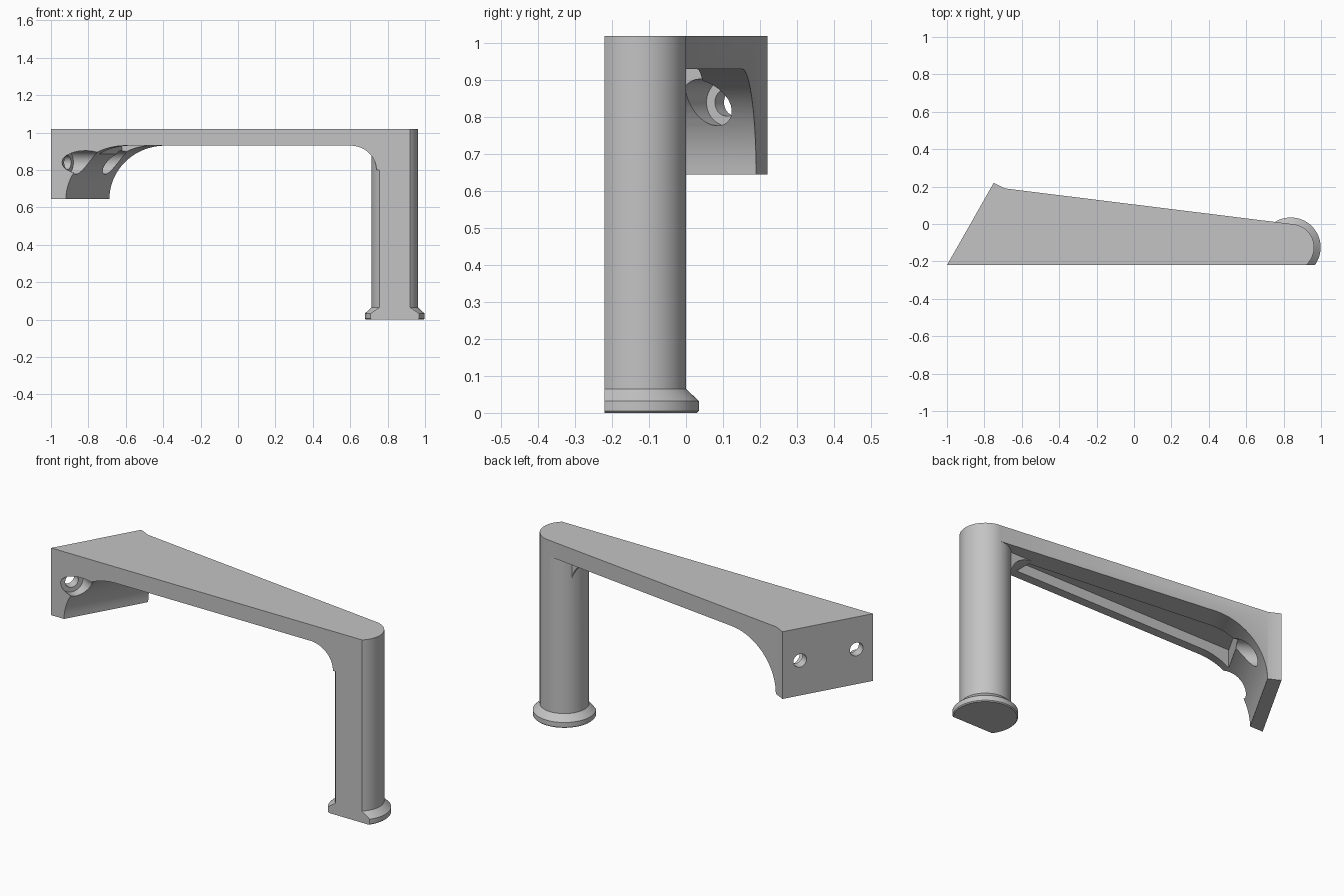
import bpy, bmesh, math
from mathutils import Vector

if "Cube" in bpy.data.objects:
    bpy.data.objects.remove(bpy.data.objects["Cube"], do_unlink=True)

FRONT, TOP, UNDER = -0.22, 1.02, 0.93
POST = Vector((0.838, -0.125, 0))
SLANT = 0.568                       # x gained per y along the wall plate

grey = bpy.data.materials.new("grey_plastic")
grey.use_nodes = True
grey.diffuse_color = (0.55, 0.55, 0.55, 1)
grey.node_tree.nodes["Principled BSDF"].inputs["Base Color"].default_value = (0.55, 0.55, 0.55, 1)


def finish(name, bm):
    bmesh.ops.recalc_face_normals(bm, faces=bm.faces)
    mesh = bpy.data.meshes.new(name)
    bm.to_mesh(mesh)
    bm.free()
    ob = bpy.data.objects.new(name, mesh)
    bpy.context.collection.objects.link(ob)
    mesh.materials.append(grey)
    return ob


def prism(name, points, sweep):
    """Extrude a closed outline of 3D points along a vector."""
    bm = bmesh.new()
    face = bm.faces.new([bm.verts.new(p) for p in points])
    out = bmesh.ops.extrude_face_region(bm, geom=[face])
    verts = [v for v in out["geom"] if isinstance(v, bmesh.types.BMVert)]
    bmesh.ops.translate(bm, verts=verts, vec=sweep)
    return finish(name, bm)


def lathe(name, profile, origin, axis=(0, 0, 1), steps=64):
    """Closed solid from (radius, height) rings along an axis."""
    turn = Vector((0, 0, 1)).rotation_difference(Vector(axis))
    bm = bmesh.new()
    rings = []
    for r, h in profile:
        angles = [2 * math.pi * i / steps for i in range(steps)]
        rings.append([bm.verts.new(Vector(origin) + turn @ Vector((r * math.cos(a), r * math.sin(a), h)))
                      for a in angles])
    for low, high in zip(rings, rings[1:]):
        for i in range(steps):
            j = (i + 1) % steps
            bm.faces.new((low[i], low[j], high[j], high[i]))
    bm.faces.new(rings[0][::-1])
    bm.faces.new(rings[-1])
    return finish(name, bm)


def combine(target, tool, operation):
    mod = target.modifiers.new("cut", "BOOLEAN")
    mod.operation, mod.solver, mod.object = operation, "EXACT", tool
    bpy.context.view_layer.objects.active = target
    bpy.ops.object.modifier_apply(modifier=mod.name)
    bpy.data.objects.remove(tool, do_unlink=True)


def arc(cx, cz, rx, rz, start, end, steps=20):
    angles = [math.radians(start + (end - start) * i / steps) for i in range(steps + 1)]
    return [(cx + rx * math.cos(a), cz + rz * math.sin(a)) for a in angles]


# Arm and wall plate: curved side profile swept parallel to the plate
side = [(-1.2, 1.1), (-1.2, 0.645)] + arc(-0.6, 0.645, 0.32, UNDER - 0.645, 180, 90) + [(1.5, UNDER), (1.5, 1.1)]
y0, y1 = -0.5, 0.5
bracket = prism("bracket", [(x + SLANT * (y0 - FRONT), y0, z) for x, z in side],
                (SLANT * (y1 - y0), y1 - y0, 0))

# Tapered plan of the arm
plan = [(-1 - 0.08 * SLANT, -0.3), (-0.75, 0.22), (-0.69, 0.19), (0.85, -0.001), (0.85, -0.3)]
combine(bracket, prism("plan", [(x, y, 0.5) for x, y in plan], (0, 0, 0.55)), "INTERSECT")

# Long pocket under the arm
pocket = [(0.66, -0.17), (0.66, -0.085), (-0.62, 0.047), (-0.743, -0.17)]
combine(bracket, prism("pocket", [(x, y, 0.7) for x, y in pocket], (0, 0, 0.285)), "DIFFERENCE")

# Screw holes with wide access bores, square to the plate
normal = Vector((1, -SLANT, 0)).normalized()
for y in (-0.14, 0.135):
    start = (-1 + SLANT * (y - FRONT), y, 0.84)
    combine(bracket, lathe("screw_bore", [(0.037, -0.1), (0.037, 0.05), (0.063, 0.05), (0.063, 0.6)],
                           start, normal, 40), "DIFFERENCE")

# Curved web between arm and post
web = arc(0.6, 0.8, 0.14, UNDER - 0.8, 90, 0) + [(0.83, 0.8), (0.83, 0.96), (0.6, 0.96)]
combine(bracket, prism("web", [(x, -0.3, z) for x, z in web], (0, 0.25, 0)), "UNION")

# Round post with flared foot
foot = [(0.155, 0), (0.16, 0.005), (0.16, 0.032), (0.125, 0.065), (0.125, 1.08)]
combine(bracket, lathe("post", foot, POST), "UNION")

# Trim the front and top flat
trim = [(-2, FRONT, -0.1), (2, FRONT, -0.1), (2, 1, -0.1), (-2, 1, -0.1)]
combine(bracket, prism("trim", trim, (0, 0, TOP + 0.1)), "INTERSECT")

bpy.ops.object.select_all(action="DESELECT")
bracket.select_set(True)
bpy.context.view_layer.objects.active = bracket
bpy.ops.object.shade_smooth_by_angle(angle=math.radians(30))
